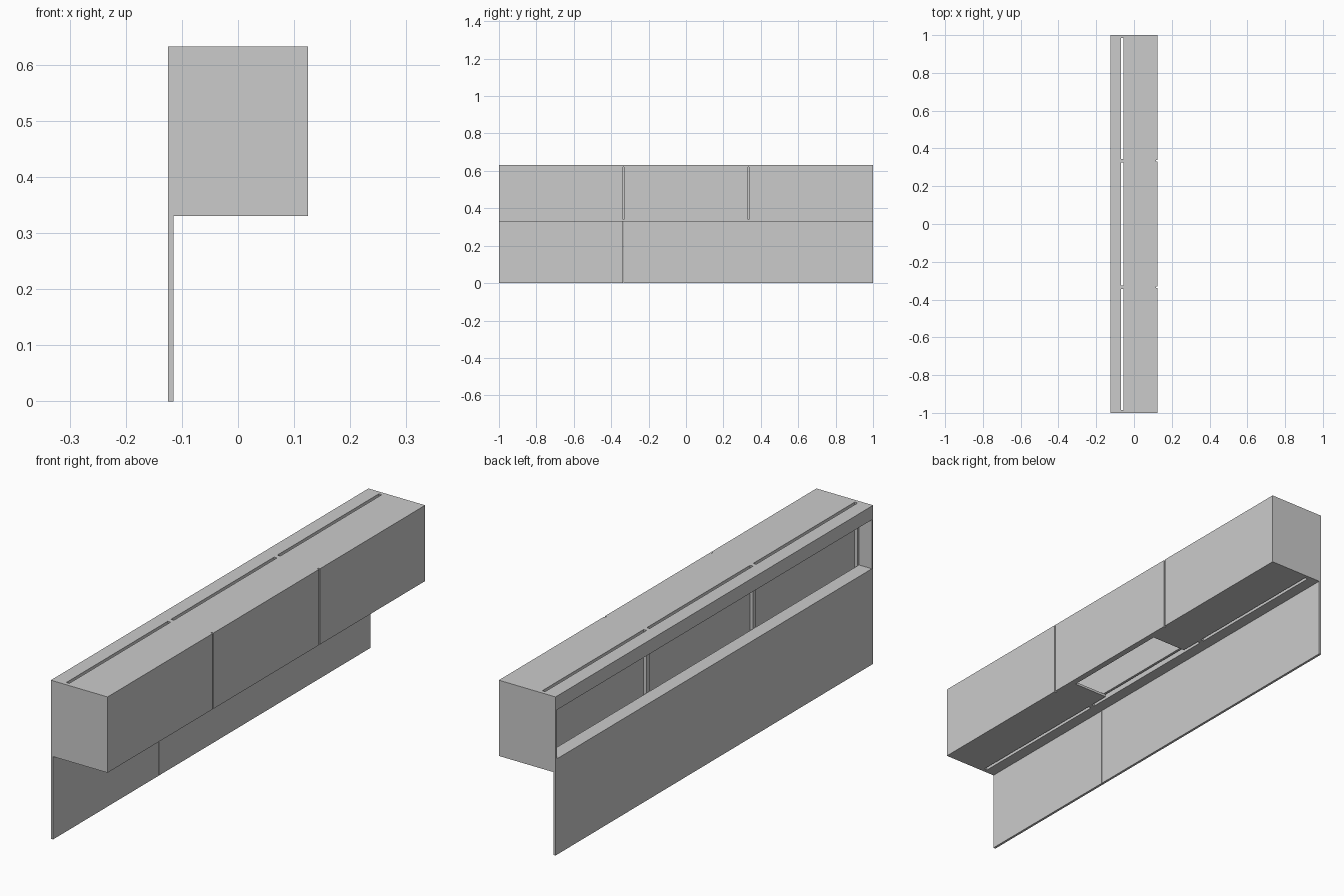
import bpy

if "Cube" in bpy.data.objects:
    bpy.data.objects.remove(bpy.data.objects["Cube"])

Z0, Z1 = 0.33, 0.632      # cabinet bottom and top
X, WALL, SLOT = 0.125, -0.055, -0.068
T = 0.01                  # board thickness


def box(name, x, y, z):
    """Box from (min, max) ranges on each axis."""
    bpy.ops.mesh.primitive_cube_add(
        size=1, location=[(a + b) / 2 for a, b in (x, y, z)])
    ob = bpy.context.object
    ob.name = name
    ob.scale = [b - a for a, b in (x, y, z)]
    bpy.ops.object.transform_apply(location=False, rotation=False, scale=True)
    return ob


# lower back apron, two boards meeting at y = -0.335
box("apron_short", (-X, -X + T), (-1, -0.336), (0, Z0))
box("apron_long", (-X, -X + T), (-0.334, 1), (0, Z0))

# end panels
for s, name in ((-1, "end_panel_front"), (1, "end_panel_back")):
    box(name, (-X, X), sorted((s, s * 0.992)), (Z0, Z1))

# beams above and below the open rear channel
box("rear_beam_top", (-X, SLOT), (-0.992, 0.992), (0.577, Z1))
box("rear_beam_bottom", (-X, SLOT), (-0.992, 0.992), (Z0, 0.382))

# posts that bridge the slot between the beams and the inner wall
for y0, y1 in ((-0.992, -0.984), (-0.345, -0.325), (0.325, 0.345), (0.984, 0.992)):
    box("slot_post", (SLOT, WALL), (y0, y1), (Z0, Z1))

# inner wall and top board
DOOR = X - 0.008
box("inner_wall", (WALL, WALL + T), (-0.992, 0.992), (Z0 + T, Z1 - T))
box("top_board", (WALL, DOOR), (-0.992, 0.992), (Z1 - T, Z1))

# bottom board with an opening in the middle
box("bottom_board_front", (WALL, DOOR), (-0.992, -0.24), (Z0, Z0 + T))
box("bottom_board_back", (WALL, DOOR), (0.24, 0.992), (Z0, Z0 + T))
box("bottom_strip", (0.1, DOOR), (-0.24, 0.24), (Z0, Z0 + T))

# three face panels with narrow gaps
for y0, y1 in ((-0.992, -0.338), (-0.332, 0.332), (0.338, 0.992)):
    box("face_panel", (DOOR, X), (y0, y1), (Z0, Z1))
